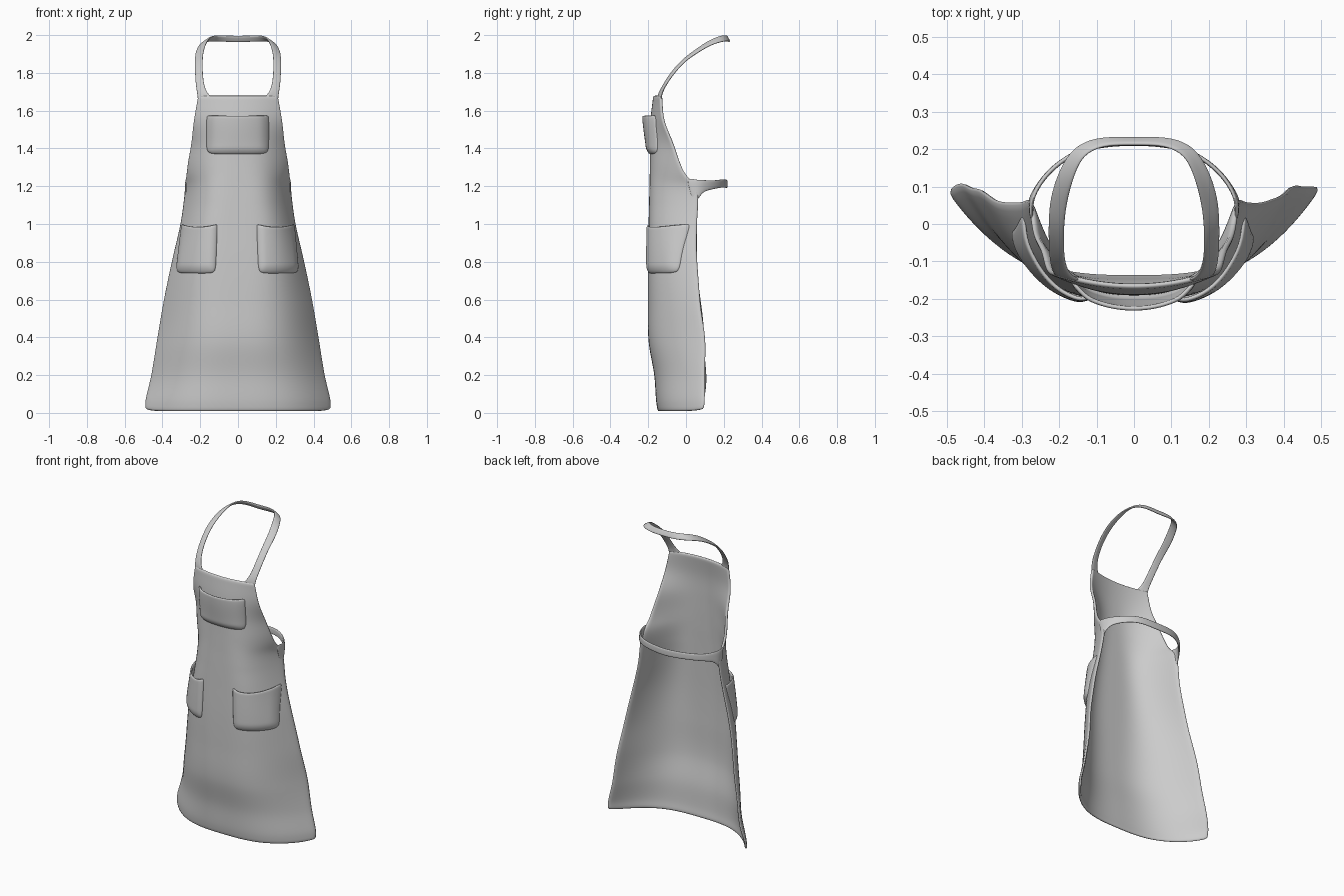
import bpy, math
from mathutils import Vector

if "Cube" in bpy.data.objects:
    bpy.data.objects.remove(bpy.data.objects["Cube"])

# z, half width, centre y, side edge y, wrap exponent
PROFILE = [
    (0.01, .490, -.142, .090, 3.0), (0.06, .490, -.150, .095, 3.0),
    (0.20, .458, -.160, .106, 3.0), (0.38, .428, -.190, .100, 3.0),
    (0.60, .390, -.194, .078, 3.2), (0.80, .348, -.194, .060, 3.6),
    (1.00, .302, -.190, .060, 3.8), (1.13, .283, -.187, .066, 3.6),
    (1.20, .277, -.185, .055, 3.4), (1.26, .270, -.184, .000, 3.0),
    (1.32, .263, -.183, -.030, 2.8), (1.42, .246, -.182, -.066, 2.5),
    (1.55, .232, -.180, -.118, 2.2), (1.68, .210, -.165, -.132, 2.0)]


def slope(i, k):
    a, b = PROFILE[max(i - 1, 0)], PROFILE[min(i + 1, len(PROFILE) - 1)]
    return (b[k] - a[k]) / (b[0] - a[0])


def at(z):
    """Smoothly interpolated profile at height z."""
    i = 0
    while i < len(PROFILE) - 2 and z > PROFILE[i + 1][0]:
        i += 1
    a, b = PROFILE[i], PROFILE[i + 1]
    h = b[0] - a[0]
    t = min(max((z - a[0]) / h, 0), 1)
    return [(2*t**3 - 3*t*t + 1) * a[k] + (t**3 - 2*t*t + t) * h * slope(i, k)
            + (3*t*t - 2*t**3) * b[k] + (t**3 - t*t) * h * slope(i, k)
            * (slope(i + 1, k) / slope(i, k) if abs(slope(i, k)) > 1e-9 else 0)
            for k in range(1, 5)]


def cloth(x, z, off=0.0):
    """Point on the apron cloth, pushed outward by off."""
    def y(px, pz):
        w, yc, ye, p = at(pz)
        return yc + (ye - yc) * min(abs(px / w), 1.0) ** p
    e = .004
    n = Vector(((y(x + e, z) - y(x - e, z)) / (2*e), -1,
                (y(x, z + e) - y(x, z - e)) / (2*e))).normalized()
    return Vector((x, y(x, z), z)) + n * off


def sheet(name, rows, thick, levels=1):
    """Grid of points turned into smooth cloth with thickness."""
    n = len(rows[0])
    faces = [(r*n + c, r*n + c + 1, (r+1)*n + c + 1, (r+1)*n + c)
             for r in range(len(rows) - 1) for c in range(n - 1)]
    me = bpy.data.meshes.new(name)
    me.from_pydata([tuple(v) for row in rows for v in row], [], faces)
    ob = bpy.data.objects.new(name, me)
    bpy.context.collection.objects.link(ob)
    so = ob.modifiers.new("thickness", 'SOLIDIFY')
    so.thickness, so.offset = thick, 0
    su = ob.modifiers.new("smooth", 'SUBSURF')
    su.levels = su.render_levels = levels
    for p in me.polygons:
        p.use_smooth = True
    return ob


# Apron body with bib, skirt and gently waving side edges
rows = []
for r in range(71):
    z = .008 + 1.672 * r / 70
    w = at(z)[0]
    row = []
    for c in range(41):
        u = -1 + c / 20
        wave = .006 * math.sin(z * 17 + u) * u**4 * max(0, 1 - z)
        p = cloth(u * w, z)
        hem = max(0, 1 - z / .1)
        p.y += wave
        p.z += .012 * abs(u)**16 * hem
        row.append(p)
    rows.append(row)
sheet("apron_body", rows, .016)


def pocket(name, x0t, x1t, x0b, x1b, zt, zb, gape, dip):
    N = 14
    grid = []
    for j in range(N + 1):
        t = j / N                      # 0 bottom, 1 top
        row = []
        for i in range(N + 1):
            s = i / N
            q, v = 2*s - 1, 2*t - 1
            q2 = q * (1 - .07 * abs(v)**8 * (1 if v < 0 else .3))
            v2 = v * (1 - .07 * abs(q)**8) if v < 0 else v
            ss, tt = (q2 + 1) / 2, (v2 + 1) / 2
            x = (x0b + (x1b - x0b) * ss) * (1 - tt) + (x0t + (x1t - x0t) * ss) * tt
            z = zb + (zt - zb) * tt - dip * (1 - q*q) * t**3
            rim = min(1, min(s, 1 - s, t) * N / 1.5)
            off = .004 + rim * (.016 + gape * t * (1 - q*q))
            row.append(cloth(x, z, off))
        grid.append(row)
    sheet(name, grid, .012)


# Pockets: one on the bib, two on the skirt
pocket("bib_pocket", -.165, .162, -.164, .16, 1.575, 1.37, .028, .006)
pocket("right_skirt_pocket", .097, .292, .107, .318, 1.0, .738, .006, .018)
pocket("left_skirt_pocket", -.292, -.107, -.325, -.117, 1.0, .738, .006, .018)


def strap(name, pairs, thick):
    """Ribbon given by edge point pairs on one side, mirrored to the other."""
    flip = lambda p: (-p[0], p[1], p[2])
    rows = list(pairs) + [(flip(a), flip(b)) for a, b in reversed(pairs[:-1])]
    rows = [(a, (Vector(a) + Vector(b)) / 2, b) for a, b in rows]
    sheet(name, rows, thick, 3)


# Neck strap: inner and outer edges from the bib corner to the nape
strap("neck_strap", [
    ((.135, -.152, 1.672), (.214, -.135, 1.640)),
    ((.165, -.143, 1.694), (.216, -.129, 1.690)),
    ((.181, -.115, 1.745), (.224, -.108, 1.735)),
    ((.187, -.075, 1.808), (.228, -.065, 1.798)),
    ((.187, -.010, 1.878), (.229, -.005, 1.865)),
    ((.180, .055, 1.925), (.226, .062, 1.908)),
    ((.163, .120, 1.972), (.206, .132, 1.950)),
    ((.138, .185, 1.998), (.165, .208, 1.970)),
    ((.080, .212, 1.999), (.090, .234, 1.966)),
    ((0, .212, 1.995), (0, .228, 1.962))], .012)

# Waist strap round the back, flaring where it meets the body
strap("waist_strap", [
    ((.271, .000, 1.250), (.276, .040, 1.100)),
    ((.276, .045, 1.236), (.279, .066, 1.130)),
    ((.264, .090, 1.234), (.266, .090, 1.172)),
    ((.225, .145, 1.230), (.227, .145, 1.184)),
    ((.155, .195, 1.238), (.155, .195, 1.194)),
    ((.080, .212, 1.237), (.080, .212, 1.192)),
    ((0, .216, 1.233), (0, .216, 1.187))], .012)
